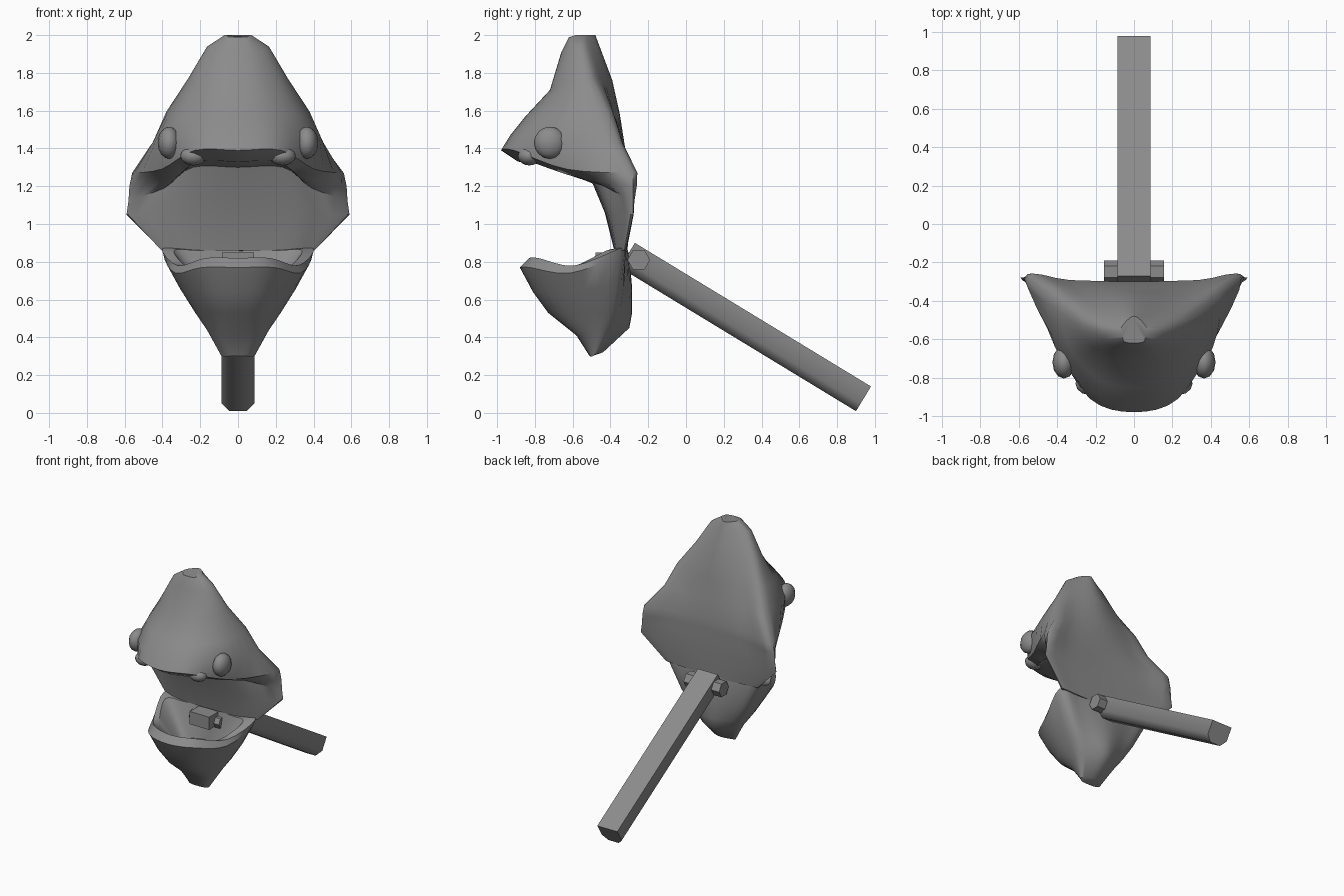
import bpy, bmesh, math
from mathutils import Vector

if "Cube" in bpy.data.objects:
    bpy.data.objects.remove(bpy.data.objects["Cube"])

grey = bpy.data.materials.new("dark_grey")
grey.diffuse_color = (.26, .26, .26, 1)
grey.use_nodes = True
grey.node_tree.nodes["Principled BSDF"].inputs["Base Color"].default_value = grey.diffuse_color


def finish(obj, angle=40):
    bpy.ops.object.select_all(action='DESELECT')
    obj.select_set(True)
    bpy.context.view_layer.objects.active = obj
    obj.data.materials.append(grey)
    bpy.ops.object.shade_smooth_by_angle(angle=math.radians(angle))


def spline(a, b, c, d, t):
    return 0.5 * (2 * b + (c - a) * t + (2 * a - 5 * b + 4 * c - d) * t * t
                  + (3 * b - a - 3 * c + d) * t ** 3)


def ring_points(r, steps=4):
    """Half section (back, side, middle, front corner, front), mirrored and smoothed."""
    w, ys, mx, fw, yb, yf, zb, zs, zm, zf = r
    half = [(0, yb, zb), (w * .6, yb * .6 + ys * .4, zb * .6 + zs * .4), (w, ys, zs),
            (mx, (ys + yf) / 2, zm), (fw, yf + .1 * (ys - yf), zf), (0, yf, zf)]
    loop = [Vector(p) for p in half]
    loop += [Vector((-p[0], p[1], p[2])) for p in half[-2:0:-1]]
    n = len(loop)
    return [spline(loop[i - 1], loop[i], loop[(i + 1) % n], loop[(i + 2) % n], k / steps)
            for i in range(n) for k in range(steps)]


def bridge(name, rows, angle=40):
    """Skin a list of closed point rings and cap both ends."""
    bm = bmesh.new()
    rows = [[bm.verts.new(p) for p in row] for row in rows]
    n = len(rows[0])
    for a, b in zip(rows, rows[1:]):
        for i in range(n):
            bm.faces.new((a[i], a[(i + 1) % n], b[(i + 1) % n], b[i]))
    bm.faces.new(rows[0])
    bm.faces.new(rows[-1][::-1])
    bmesh.ops.recalc_face_normals(bm, faces=bm.faces[:])
    mesh = bpy.data.meshes.new(name)
    bm.to_mesh(mesh)
    bm.free()
    obj = bpy.data.objects.new(name, mesh)
    bpy.context.collection.objects.link(obj)
    finish(obj, angle)


def loft(name, rings):
    bridge(name, [ring_points(r) for r in rings])


def pin(name, half, y, z, radius):
    bpy.ops.mesh.primitive_cylinder_add(vertices=6, radius=radius, depth=2 * half,
                                        location=(0, y, z), rotation=(0, math.pi / 2, 0))
    bpy.context.object.name = name
    finish(bpy.context.object, 50)


def bump(name, loc, size):
    for s in (-1, 1):
        bpy.ops.mesh.primitive_uv_sphere_add(segments=12, ring_count=8, radius=1,
                                             location=(s * loc[0], loc[1], loc[2]))
        bpy.context.object.name = name
        bpy.context.object.scale = size
        finish(bpy.context.object, 60)


# Upper head: crown, brow, lip, roof of the mouth, thin back wall
loft("upper_head", [
    (.07, -.55, .06, .05, -.48, -.62, 2, 2, 2, 1.99),
    (.16, -.54, .15, .09, -.45, -.66, 1.92, 1.94, 1.93, 1.91),
    (.26, -.50, .24, .13, -.39, -.72, 1.76, 1.77, 1.75, 1.71),
    (.37, -.42, .34, .19, -.35, -.85, 1.58, 1.60, 1.58, 1.57),
    (.44, -.36, .41, .23, -.325, -.93, 1.42, 1.43, 1.45, 1.47),
    (.56, -.28, .405, .23, -.30, -.98, 1.29, 1.27, 1.29, 1.39),
    (.575, -.28, .34, .21, -.30, -.89, 1.22, 1.20, 1.25, 1.33),
    (.58, -.28, .39, .24, -.30, -.53, 1.15, 1.12, 1.19, 1.30),
    (.59, -.28, .45, .30, -.30, -.43, 1.05, 1.05, 1.05, 1.06),
    (.40, -.32, .36, .25, -.31, -.38, .85, .86, .86, .86)])

# Lower jaw: hollow bowl, rim, tapering chin
loft("lower_jaw", [
    (.15, -.48, .13, .08, -.40, -.64, .62, .62, .62, .62),
    (.34, -.42, .26, .13, -.36, -.80, .86, .86, .77, .77),
    (.40, -.35, .32, .17, -.31, -.83, .87, .87, .78, .82),
    (.385, -.35, .33, .19, -.30, -.88, .83, .83, .74, .77),
    (.30, -.37, .28, .16, -.285, -.81, .66, .66, .65, .64),
    (.22, -.39, .21, .12, -.285, -.73, .53, .53, .53, .53),
    (.16, -.42, .15, .10, -.30, -.58, .45, .44, .43, .41),
    (.09, -.48, .08, .05, -.44, -.51, .32, .31, .30, .30)])

# Eyes and nostrils, sunk into the brow and lip
bump("eye", (.365, -.72, 1.43), (.06, .085, .085))
bump("nostril", (.235, -.83, 1.36), (.07, .06, .05))

# Handle: square on top, chamfered underneath
start, end = Vector((0, -.31, .835)), Vector((0, .94, .075))
along = (end - start).normalized()
up = Vector((1, 0, 0)).cross(along)
section = [(-.087, .076), (.087, .076), (.087, -.03), (.045, -.077), (-.045, -.077), (-.087, -.03)]
bridge("handle", [[p + Vector((x, 0, 0)) + up * u for x, u in section] for p in (start, end)], 50)

# Hinge pins and inner tab
pin("hinge_pin", .155, -.25, .81, .06)
pin("inner_pin", .13, -.38, .78, .045)
bpy.ops.mesh.primitive_cube_add(size=1, location=(0, -.41, .80))
bpy.context.object.name = "inner_tab"
bpy.context.object.scale = (.17, .14, .10)
finish(bpy.context.object)
